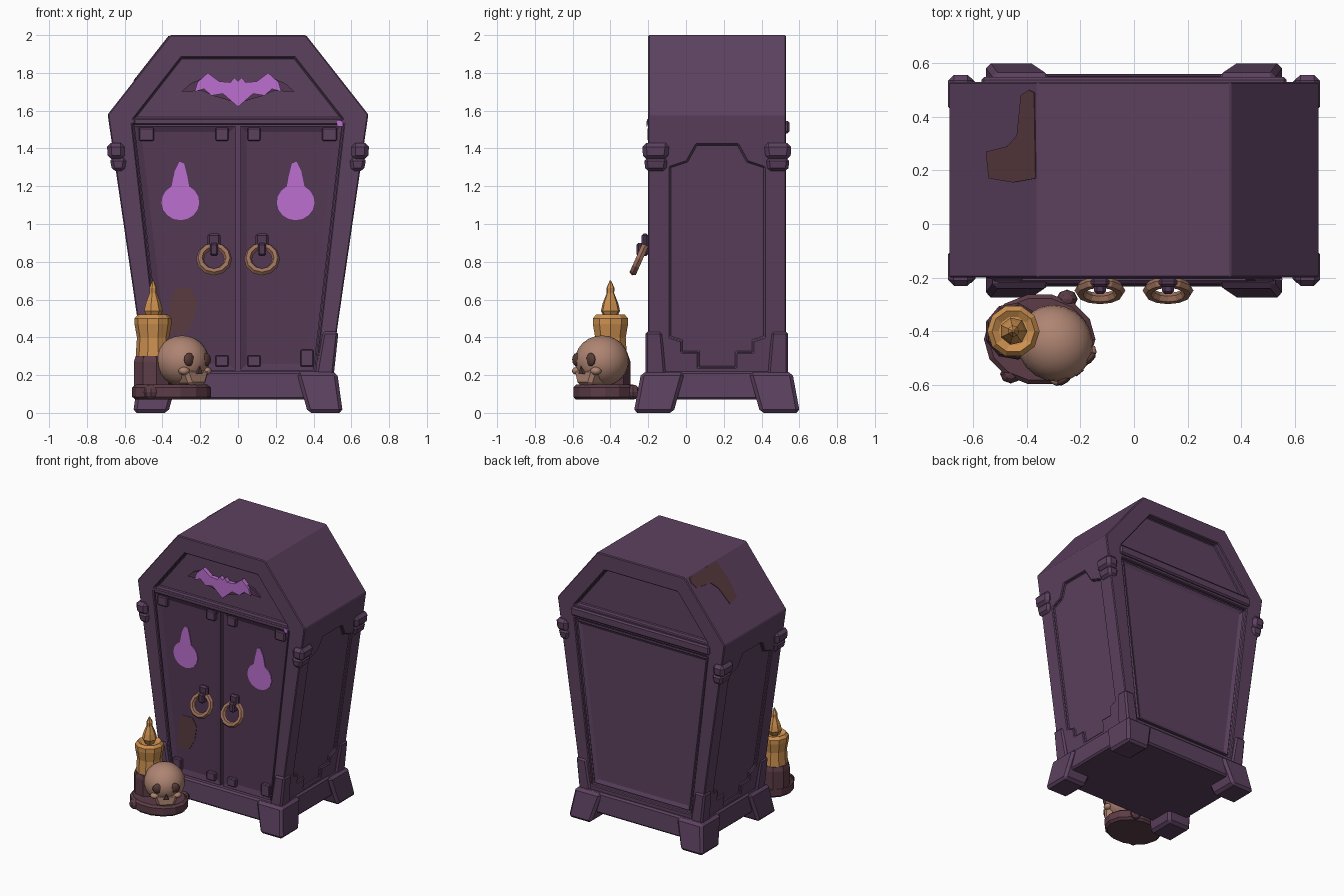
import bpy, bmesh, math
from mathutils import Matrix, Vector

if "Cube" in bpy.data.objects:
    bpy.data.objects.remove(bpy.data.objects["Cube"])


def material(name, r, g, b):
    m = bpy.data.materials.new(name)
    lin = [((c / 255 + 0.055) / 1.055) ** 2.4 for c in (r, g, b)]
    m.diffuse_color = (*lin, 1)
    m.use_nodes = True
    m.node_tree.nodes["Principled BSDF"].inputs["Base Color"].default_value = m.diffuse_color
    return m


PURPLE = material("dusky purple", 92, 65, 95)
DOOR = material("dark purple", 82, 56, 84)
GLOW = material("bright violet", 188, 112, 208)
WAX = material("candle orange", 205, 145, 80)
BONE = material("bone", 174, 132, 114)
RING = material("tarnished brass", 156, 112, 92)
STAND = material("reddish brown", 92, 60, 70)
STAIN = material("stain brown", 90, 59, 64)
SOCKET = material("socket brown", 88, 60, 56)


def frame(u, v, origin):
    u, v = Vector(u), Vector(v)
    w = u.cross(v).normalized()
    return Matrix.Translation(origin) @ Matrix((u, v, w)).transposed().to_4x4()


# Working planes: u across, v up, w outwards from the surface
FRONT = frame((1, 0, 0), (0, 0, 1), (0, -0.2, 0))
BACK = frame((-1, 0, 0), (0, 0, 1), (0, 0.53, 0))
RIGHT = frame((0, 1, 0), (0.145, 0, 1), (0.461, 0.165, 0))
LEFT = frame((0, -1, 0), (-0.145, 0, 1), (-0.461, 0.165, 0))
ROOF_LEFT = frame((1, 0, 1.273), (0, 1, 0), (0, 0, 2.458))


def finish(bm, name, mat, matrix=None, bevel=0, smooth=False):
    if matrix:
        bm.transform(matrix)
    bmesh.ops.recalc_face_normals(bm, faces=bm.faces)
    mesh = bpy.data.meshes.new(name)
    bm.to_mesh(mesh)
    bm.free()
    mesh.materials.append(mat)
    for p in mesh.polygons:
        p.use_smooth = smooth
    ob = bpy.data.objects.new(name, mesh)
    bpy.context.collection.objects.link(ob)
    if bevel:
        add_bevel(ob, bevel)
    return ob


def add_bevel(ob, width):
    b = ob.modifiers.new("worn edges", 'BEVEL')
    b.width, b.segments, b.limit_method = width, 1, 'ANGLE'


def prism(name, pts, w0, w1, plane, mat, bevel=0, inset=0, sink=0):
    bm = bmesh.new()
    low = [bm.verts.new((u, v, w0)) for u, v in pts]
    high = [bm.verts.new((u, v, w1)) for u, v in pts]
    bm.faces.new(low[::-1])
    cap = bm.faces.new(high)
    n = len(pts)
    for i in range(n):
        j = (i + 1) % n
        bm.faces.new((low[i], low[j], high[j], high[i]))
    bmesh.ops.recalc_face_normals(bm, faces=bm.faces)
    if inset:
        bmesh.ops.inset_region(bm, faces=[cap], thickness=inset, depth=-sink)
    return finish(bm, name, mat, plane, bevel)


def loft(name, low, high, mat, bevel=0):
    """Block between two rectangles (x0, x1, y0, y1, z)."""
    bm = bmesh.new()
    a, b = [[bm.verts.new((r[i], r[j], r[4])) for i, j in ((0, 2), (1, 2), (1, 3), (0, 3))]
            for r in (low, high)]
    bm.faces.new(a[::-1])
    bm.faces.new(b)
    for i in range(4):
        j = (i + 1) % 4
        bm.faces.new((a[i], a[j], b[j], b[i]))
    return finish(bm, name, mat, None, bevel)


def box(name, x0, x1, y0, y1, z0, z1, mat, bevel=0):
    return loft(name, (x0, x1, y0, y1, z0), (x0, x1, y0, y1, z1), mat, bevel)


def lathe(name, profile, centre, mat, sides=10, scale_y=1.0, bevel=0):
    bm = bmesh.new()
    rings = [[bm.verts.new((r * math.cos(2 * math.pi * i / sides),
                            r * math.sin(2 * math.pi * i / sides) * scale_y, z))
              for i in range(sides)] for r, z in profile]
    for a, b in zip(rings, rings[1:]):
        for i in range(sides):
            j = (i + 1) % sides
            bm.faces.new((a[i], a[j], b[j], b[i]))
    bm.faces.new(rings[0][::-1])
    bm.faces.new(rings[-1])
    return finish(bm, name, mat, Matrix.Translation((*centre, 0)), bevel)


def ball(name, loc, scale, mat, turn=None, segs=16, rings=10, smooth=True):
    bm = bmesh.new()
    bmesh.ops.create_uvsphere(bm, u_segments=segs, v_segments=rings, radius=1)
    m = Matrix.Translation(loc) @ Matrix.Diagonal((*scale, 1))
    return finish(bm, name, mat, turn @ m if turn else m, 0, smooth)


def both(half):
    """Mirror a right-hand outline across u = 0."""
    return half + [(-u, v) for u, v in reversed(half) if abs(u) > 1e-6]


# Coffin-shaped cabinet with recessed panels on four sides
body = prism("cabinet_body", both([(0.475, 0.1), (0.69, 1.58), (0.36, 2.0)]),
             -0.73, 0, FRONT, PURPLE)
gable = both([(0.55, 1.56), (0.3, 1.88)])
opening = both([(0.41, 0.21), (0.56, 1.53)])
back_opening = both([(0.41, 0.25), (0.55, 1.46)])
side_panel = both([(0.1, 0.24), (0.1, 0.32), (0.19, 0.32), (0.19, 0.38), (0.25, 0.40),
                   (0.25, 1.30), (0.16, 1.33), (0.11, 1.42)])
cuts = [(gable, 0.045, FRONT), (opening, 0.05, FRONT), (gable, 0.045, BACK),
        (back_opening, 0.03, BACK), (side_panel, 0.018, RIGHT), (side_panel, 0.018, LEFT)]
for i, (pts, depth, plane) in enumerate(cuts):
    cutter = prism(f"panel_cutter_{i}", pts, -depth, 0.1, plane, PURPLE)
    cutter.hide_render = True
    cutter.hide_viewport = True
    cut = body.modifiers.new("recess", 'BOOLEAN')
    cut.operation, cut.solver, cut.object = 'DIFFERENCE', 'EXACT', cutter
add_bevel(body, 0.01)

# Crossbars and the back inner panel
prism("front_crossbar", both([(0.55, 1.525), (0.55, 1.558)]), -0.04, 0.006, FRONT, PURPLE, 0.006)
prism("back_crossbar", both([(0.57, 1.48), (0.57, 1.545)]), -0.04, 0.018, BACK, PURPLE, 0.01)
prism("back_panel", both([(0.39, 0.27), (0.53, 1.44)]), -0.04, -0.012, BACK, PURPLE,
      0, 0.035, 0.012)

# Bat emblem on the gable
bat = [(0, 1.62), (0.08, 1.69), (0.14, 1.68), (0.18, 1.715), (0.23, 1.70), (0.215, 1.75),
       (0.16, 1.80), (0.1, 1.755), (0.04, 1.75), (0.02, 1.775), (0, 1.755)]
prism("bat_emblem", both(bat), -0.05, -0.015, FRONT, GLOW)
wing = [(0, 1.64), (0.12, 1.675), (0.19, 1.705), (0.3, 1.70), (0.25, 1.745), (0.19, 1.77), (0, 1.74)]
prism("bat_backing", both(wing), -0.05, -0.03, FRONT, DOOR)

# Flame outline: round bulb with a tapering neck
flame = [(0.1 * math.cos(a), 1.115 + 0.095 * math.sin(a))
         for a in (math.radians(118 + 304 * i / 14) for i in range(15))]
flame += [(0.035, 1.26), (0.02, 1.32), (-0.005, 1.33), (-0.03, 1.28)]

for s, side in ((-1, "left"), (1, "right")):
    # Doors with rims, corner plates and flame marks
    door = [(0.012, 0.225), (0.40, 0.225), (0.55, 1.52), (0.012, 1.52)]
    prism(f"{side}_door", [(s * u, v) for u, v in door], -0.06, -0.008, FRONT, DOOR,
          0, 0.048, 0.014)
    for u, v, w, h in ((0.085, 1.475, 0.035, 0.035), (0.485, 1.475, 0.04, 0.035),
                       (0.085, 0.275, 0.035, 0.03), (0.365, 0.29, 0.035, 0.045)):
        prism(f"{side}_door_corner_plate",
              [(s * u + a * w, v + b * h) for a, b in ((-1, -1), (1, -1), (1, 1), (-1, 1))],
              -0.04, 0.004, FRONT, PURPLE, 0.006)
    prism(f"{side}_door_flame", [(s * (0.305 - u), v) for u, v in flame],
          -0.024, -0.017, FRONT, GLOW)
    # Ring handles
    x = s * 0.127
    box(f"{side}_handle_mount", x - 0.035, x + 0.035, -0.235, -0.2, 0.86, 0.95, DOOR, 0.012)
    box(f"{side}_handle_hook", x - 0.022, x + 0.022, -0.262, -0.2, 0.83, 0.90, DOOR, 0.01)
    bpy.ops.mesh.primitive_torus_add(location=(x, -0.248, 0.815),
                                     rotation=(math.radians(66), 0, 0), major_radius=0.074,
                                     minor_radius=0.021, major_segments=12, minor_segments=6)
    ring = bpy.context.object
    ring.name = f"{side}_handle_ring"
    ring.data.materials.append(RING)
    # Feet, corner sleeves and shoulder knobs at front and back
    for t, end in ((-1, "front"), (1, "back")):
        def corner(name, low, high, bevel):
            def place(r):
                xs = sorted((s * r[0], s * r[1]))
                ys = sorted((0.163 + t * r[2], 0.163 + t * r[3]))
                return (*xs, *ys, r[4])
            loft(f"{end}_{side}_{name}", place(low), place(high), PURPLE, bevel)
        corner("foot", (0.37, 0.555, 0.23, 0.44, 0), (0.31, 0.525, 0.17, 0.40, 0.215), 0.018)
        corner("sleeve", (0.41, 0.507, 0.27, 0.378, 0.2), (0.45, 0.532, 0.29, 0.378, 0.43), 0.012)
        corner("knob", (0.6, 0.688, 0.26, 0.39, 1.34), (0.6, 0.695, 0.25, 0.395, 1.43), 0.022)
        corner("knob_base", (0.60, 0.665, 0.27, 0.378, 1.28), (0.59, 0.68, 0.26, 0.385, 1.35), 0.016)

# Plinth between the feet
loft("plinth", (-0.515, 0.515, -0.235, 0.56, 0.07), (-0.505, 0.505, -0.222, 0.55, 0.22),
     PURPLE, 0.012)

# Painted blotches
blob = [(-0.36, 0.60), (-0.37, 0.42), (-0.28, 0.41), (-0.23, 0.50), (-0.215, 0.60),
        (-0.25, 0.66), (-0.33, 0.66)]
prism("door_stain", blob, -0.024, -0.019, FRONT, STAIN)
roof_blob = [(-0.54, 0.17), (-0.55, 0.27), (-0.47, 0.29), (-0.435, 0.33), (-0.42, 0.48),
             (-0.39, 0.50), (-0.37, 0.49), (-0.365, 0.17), (-0.45, 0.155)]
prism("roof_stain", roof_blob, -0.002, 0.004, ROOF_LEFT, STAIN)
prism("violet_fleck", [(0.525, 1.515), (0.555, 1.515), (0.555, 1.545), (0.525, 1.545)],
      0.004, 0.009, FRONT, GLOW)

# Candle on its stand
lathe("stand_dish", [(0.19, 0.07), (0.208, 0.085), (0.208, 0.135), (0.19, 0.15)],
      (-0.352, -0.43), STAND, 14, 0.82)
for x, y in ((-0.25, -0.28), (-0.46, -0.56)):
    ball("stand_knob", (x, y, 0.11), (0.04, 0.035, 0.04), STAND, None, 8, 6, False)
lathe("candle_holder", [(0.108, 0.14), (0.108, 0.27), (0.098, 0.3)], (-0.45, -0.40), STAND, 9)
lathe("candle", [(0.092, 0.29), (0.085, 0.4), (0.098, 0.47), (0.098, 0.5), (0.08, 0.52),
                 (0.055, 0.505)], (-0.45, -0.40), WAX, 10)
lathe("candle_flame", [(0.025, 0.49), (0.052, 0.54), (0.042, 0.58), (0.02, 0.635),
                       (0.022, 0.66), (0.004, 0.70)], (-0.45, -0.40), WAX, 7)

# Skull turned towards the front right
turn = Matrix.Translation((-0.295, -0.445, 0)) @ Matrix.Rotation(math.radians(40), 4, 'Z')
ball("skull_cranium", (0, 0, 0.275), (0.14, 0.146, 0.135), BONE, turn, 20, 12)
jaw = loft("skull_jaw", (-0.055, 0.055, -0.135, 0.02, 0.145), (-0.09, 0.09, -0.13, 0.03, 0.235),
           BONE, 0.018)
jaw.data.transform(turn)
for s in (-1, 1):
    ball("skull_cheek", (s * 0.075, -0.105, 0.222), (0.032, 0.03, 0.022), BONE, turn, 8, 6)
    ball("skull_eye_socket", (s * 0.056, -0.125, 0.282), (0.037, 0.017, 0.036), SOCKET, turn, 8, 6)
nose = prism("skull_nose", [(-0.018, 0.205), (0.018, 0.205), (0, 0.248)], 0.12, 0.147,
             frame((1, 0, 0), (0, 0, 1), (0, 0, 0)), SOCKET)
nose.data.transform(turn)
